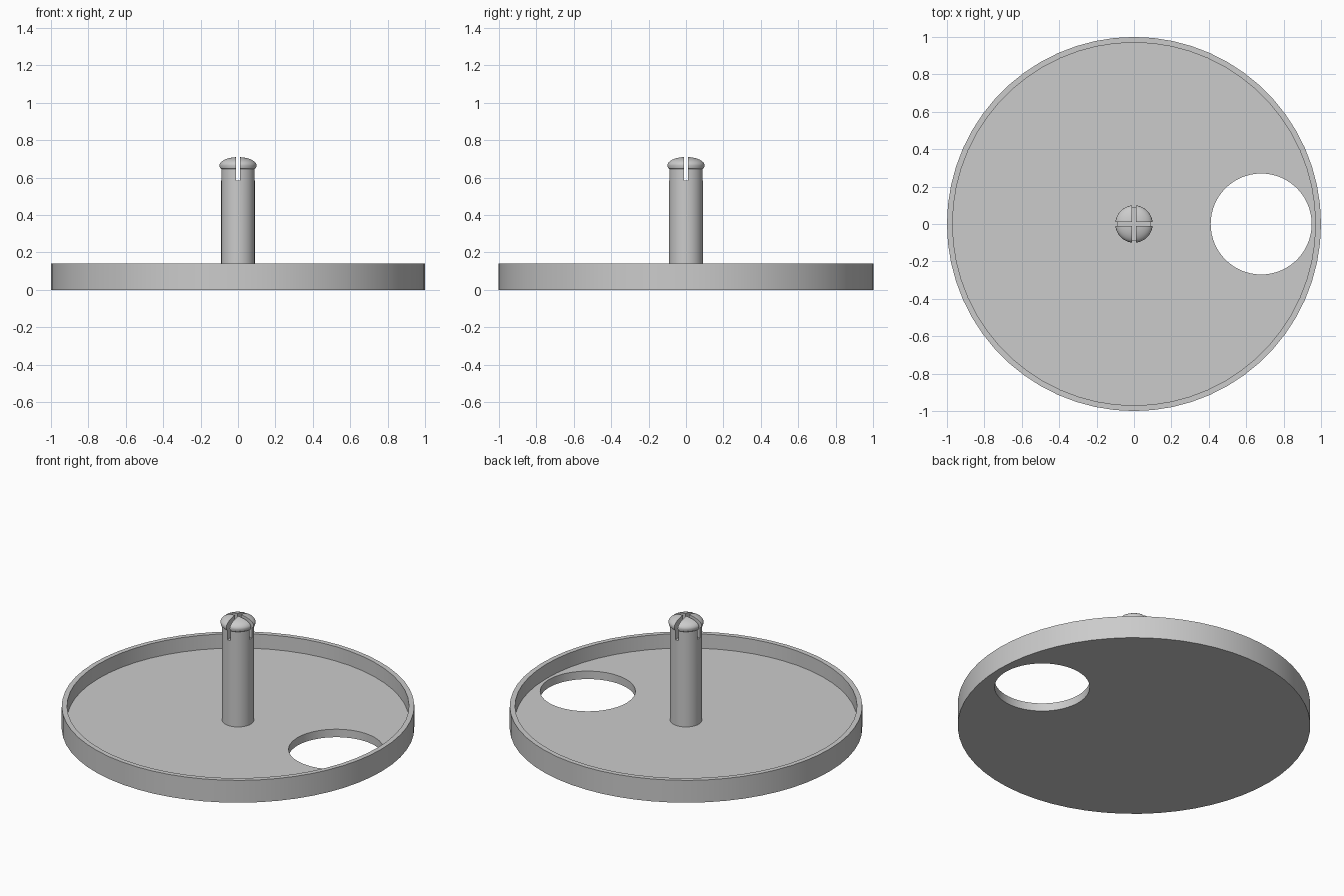
import bpy, bmesh, math
from mathutils import Matrix

cube = bpy.data.objects.get("Cube")
if cube:
    bpy.data.objects.remove(cube, do_unlink=True)

grey = bpy.data.materials.new("light grey")
grey.use_nodes = True
colour = (0.6, 0.6, 0.6, 1)
grey.diffuse_color = colour
grey.node_tree.nodes["Principled BSDF"].inputs["Base Color"].default_value = colour


def add_object(name, bm):
    bmesh.ops.recalc_face_normals(bm, faces=bm.faces)
    mesh = bpy.data.meshes.new(name)
    bm.to_mesh(mesh)
    bm.free()
    mesh.materials.append(grey)
    obj = bpy.data.objects.new(name, mesh)
    bpy.context.collection.objects.link(obj)
    return obj


def lathe(name, profile, sides):
    """Closed solid of revolution: rings from (radius, z), capped at both ends."""
    bm = bmesh.new()
    rings = []
    for r, z in profile:
        angles = [math.tau * i / sides for i in range(sides)]
        rings.append([bm.verts.new((r * math.cos(a), r * math.sin(a), z)) for a in angles])
    for low, high in zip(rings, rings[1:]):
        for i in range(sides):
            j = (i + 1) % sides
            bm.faces.new((low[i], low[j], high[j], high[i]))
    bm.faces.new(rings[0][::-1])
    bm.faces.new(rings[-1])
    return add_object(name, bm)


def cut(obj, cutter):
    """Subtract the cutter, bake the result and discard the cutter."""
    cutter.hide_render = True
    mod = obj.modifiers.new("cut", 'BOOLEAN')
    mod.operation = 'DIFFERENCE'
    mod.solver = 'EXACT'
    mod.object = cutter
    bpy.context.view_layer.objects.active = obj
    bpy.ops.object.modifier_apply(modifier=mod.name)
    bpy.data.objects.remove(cutter, do_unlink=True)


def box(name, size, centre):
    bm = bmesh.new()
    bmesh.ops.create_cube(bm, size=1, matrix=Matrix.Translation(centre) @ Matrix.Diagonal((*size, 1)))
    return add_object(name, bm)


# Shallow tray with a thin raised rim
floor_z, rim_z = 0.05, 0.14
tray = lathe("tray", [(1, 0), (1, rim_z), (0.97, rim_z), (0.97, floor_z)], 60)

# Round opening through the tray floor
hole = lathe("hole_cutter", [(0.27, -0.1), (0.27, 0.3)], 60)
hole.data.transform(Matrix.Translation((0.68, 0, 0)))
cut(tray, hole)

# Central peg with a domed, overhanging head
dome = [(0.1 * math.cos(a), 0.665 + 0.045 * math.sin(a))
        for a in [math.radians(10 * i) for i in range(9)]]
peg = lathe("peg", [(0.09, 0.03), (0.09, 0.645), (0.097, 0.652)] + dome + [(0.004, 0.71)], 48)

# Crossed slots in the head
for size in ((0.024, 0.4, 0.3), (0.4, 0.024, 0.3)):
    cut(peg, box("slot_cutter", size, (0, 0, 0.585 + 0.15)))

# Smooth round walls with crisp edges
bpy.ops.object.select_all(action='DESELECT')
for obj in (tray, peg):
    obj.select_set(True)
bpy.context.view_layer.objects.active = tray
bpy.ops.object.shade_smooth_by_angle(angle=math.radians(30))
